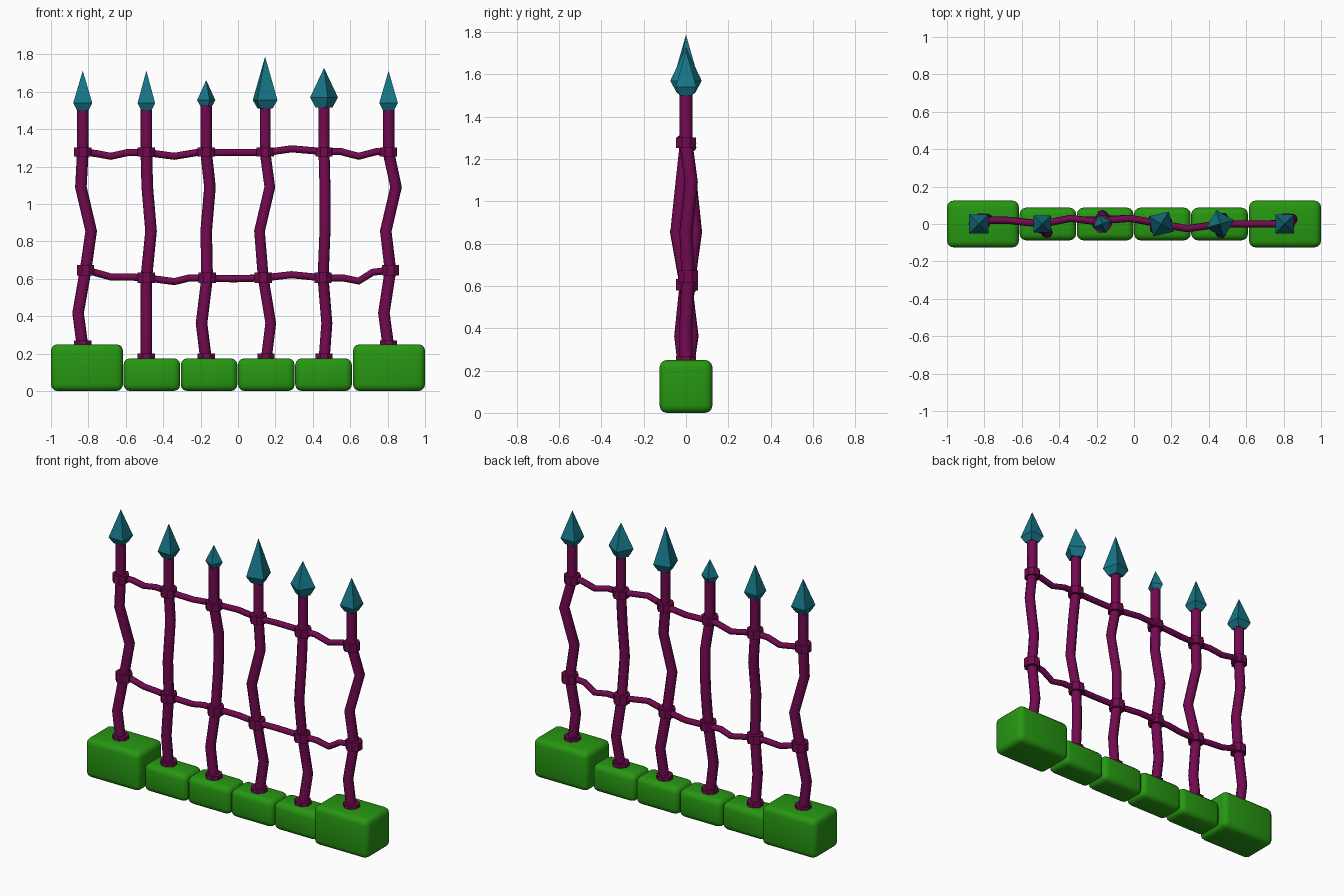
import bpy, bmesh, math

if "Cube" in bpy.data.objects:
    bpy.data.objects.remove(bpy.data.objects["Cube"])


def material(name, rgb):
    m = bpy.data.materials.new(name)
    m.diffuse_color = (*rgb, 1)
    m.use_nodes = True
    m.node_tree.nodes["Principled BSDF"].inputs["Base Color"].default_value = m.diffuse_color
    return m


STONE = material("green_stone", (0.02, 0.31, 0.006))
IRON = material("purple_iron", (0.17, 0.003, 0.08))
TIP = material("teal_tip", (0.008, 0.18, 0.24))


def smooth(ob, angle=40):
    bpy.ops.object.select_all(action='DESELECT')
    ob.select_set(True)
    bpy.context.view_layer.objects.active = ob
    bpy.ops.object.shade_smooth_by_angle(angle=math.radians(angle))


def add(name, bm, mat):
    me = bpy.data.meshes.new(name)
    bm.to_mesh(me)
    bm.free()
    ob = bpy.data.objects.new(name, me)
    bpy.context.collection.objects.link(ob)
    me.materials.append(mat)
    return ob


def block(name, x0, x1, depth, height):
    bm = bmesh.new()
    bmesh.ops.create_cube(bm, size=1)
    bmesh.ops.scale(bm, vec=(x1 - x0, depth, height), verts=bm.verts)
    bmesh.ops.translate(bm, vec=((x0 + x1) / 2, 0, height / 2), verts=bm.verts)
    bmesh.ops.bevel(bm, geom=bm.edges[:], offset=0.035, segments=3, profile=0.5, affect='EDGES')
    smooth(add(name, bm, STONE), 60)


def rings(name, levels, sides, mat, loc, rot):
    """Stack of polygon rings (radius, z) capped at both ends."""
    bm = bmesh.new()
    loops = []
    for r, z in levels:
        loops.append([bm.verts.new((loc[0] + r * math.cos(rot + 2 * math.pi * i / sides),
                                    loc[1] + r * math.sin(rot + 2 * math.pi * i / sides), z))
                      for i in range(sides)])
    for a, b in zip(loops, loops[1:]):
        for i in range(sides):
            j = (i + 1) % sides
            bm.faces.new((a[i], a[j], b[j], b[i]))
    bm.faces.new(loops[0][::-1])
    bm.faces.new(loops[-1])
    return add(name, bm, mat)


def tube(name, pts, radius):
    cu = bpy.data.curves.new(name, 'CURVE')
    cu.dimensions = '3D'
    cu.bevel_depth = radius
    cu.bevel_resolution = 2
    cu.use_fill_caps = True
    sp = cu.splines.new('POLY')
    sp.points.add(len(pts) - 1)
    for p, co in zip(sp.points, pts):
        p.co = (*co, 1)
    ob = bpy.data.objects.new(name, cu)
    bpy.context.collection.objects.link(ob)
    cu.materials.append(IRON)
    bpy.ops.object.select_all(action='DESELECT')
    ob.select_set(True)
    bpy.context.view_layer.objects.active = ob
    bpy.ops.object.convert(target='MESH')
    smooth(bpy.context.object, 50)


# Foundation stones
for side, x0, x1 in (("left", -1, -0.615), ("right", 0.615, 1)):
    block(side + "_end_stone", x0, x1, 0.25, 0.25)
for i in range(4):
    block(f"middle_stone_{i + 1}", -0.612 + i * 0.306, -0.309 + i * 0.306, 0.175, 0.175)

# Posts: base z, lower joint z, then (x, y) at base, low kink, lower joint, two kinks, upper joint
POSTS = [
    (0.25, 0.645, [(-.83, 0), (-.855, 0), (-.815, .01), (-.785, .025), (-.84, 0), (-.83, 0)]),
    (0.18, 0.605, [(-.49, 0), (-.49, -.025), (-.49, 0), (-.465, -.045), (-.485, .01), (-.49, 0)]),
    (0.18, 0.605, [(-.17, 0), (-.195, 0), (-.165, .01), (-.17, .045), (-.15, .02), (-.17, 0)]),
    (0.18, 0.605, [(.15, 0), (.175, .01), (.135, 0), (.115, -.025), (.17, -.015), (.145, 0)]),
    (0.18, 0.605, [(.46, 0), (.475, .03), (.455, 0), (.465, -.045), (.465, -.02), (.46, 0)]),
    (0.25, 0.645, [(.805, 0), (.78, 0), (.815, .01), (.79, 0), (.845, .025), (.805, 0)]),
]
# Spear tips: corner radius, bottom z, widest z, apex z, rotation in degrees
TIPS = [(.072, 1.5, 1.54, 1.71, 45), (.066, 1.5, 1.54, 1.71, 45), (.052, 1.52, 1.555, 1.66, 20),
        (.078, 1.51, 1.555, 1.785, 58), (.077, 1.515, 1.57, 1.725, 15), (.07, 1.5, 1.54, 1.71, 45)]

for n, ((zb, zl, xy), (r, z0, z1, z2, rot)) in enumerate(zip(POSTS, TIPS), 1):
    zs = [zb - 0.02, (zb + zl) / 2 - 0.03, zl, 0.855, 1.09, 1.275]
    top = (xy[-1][0], xy[-1][1], z0 + 0.01)
    tube(f"post_{n}", [(x, y, z) for (x, y), z in zip(xy, zs)] + [top], 0.031)
    # Collars at the foot and at both rail joints
    for part, i, zc, h in (("foot", 0, zb + 0.005, 0.03), ("lower", 2, zl, 0.055), ("upper", 5, 1.278, 0.05)):
        rings(f"{part}_collar_{n}", [(0.05, zc - h / 2), (0.05, zc + h / 2)], 8, IRON, xy[i], math.pi / 8)
    rings(f"spear_tip_{n}", [(r * 0.6, z0), (r, z1), (0.001, z2)], 4, TIP, xy[-1], math.radians(rot))

# Wavy rails
tube("upper_rail", [(-.86, 0, 1.28), (-.76, .02, 1.27), (-.68, .02, 1.255), (-.59, .01, 1.275), (-.49, 0, 1.275),
                    (-.34, .03, 1.255), (-.22, .015, 1.275), (-.02, .03, 1.275), (.15, 0, 1.275),
                    (.285, -.025, 1.295), (.46, 0, 1.28), (.55, 0, 1.28), (.645, 0, 1.255),
                    (.74, 0, 1.28), (.84, 0, 1.275)], 0.019)
tube("lower_rail", [(-.85, .01, .65), (-.77, .02, .635), (-.68, .02, .61), (-.58, .01, .61), (-.49, 0, .605),
                    (-.34, .03, .585), (-.26, .02, .605), (-.02, .03, .6), (.14, 0, .605),
                    (.285, -.025, .622), (.455, 0, .605), (.56, 0, .605), (.645, 0, .588),
                    (.72, 0, .635), (.85, .01, .65)], 0.019)
